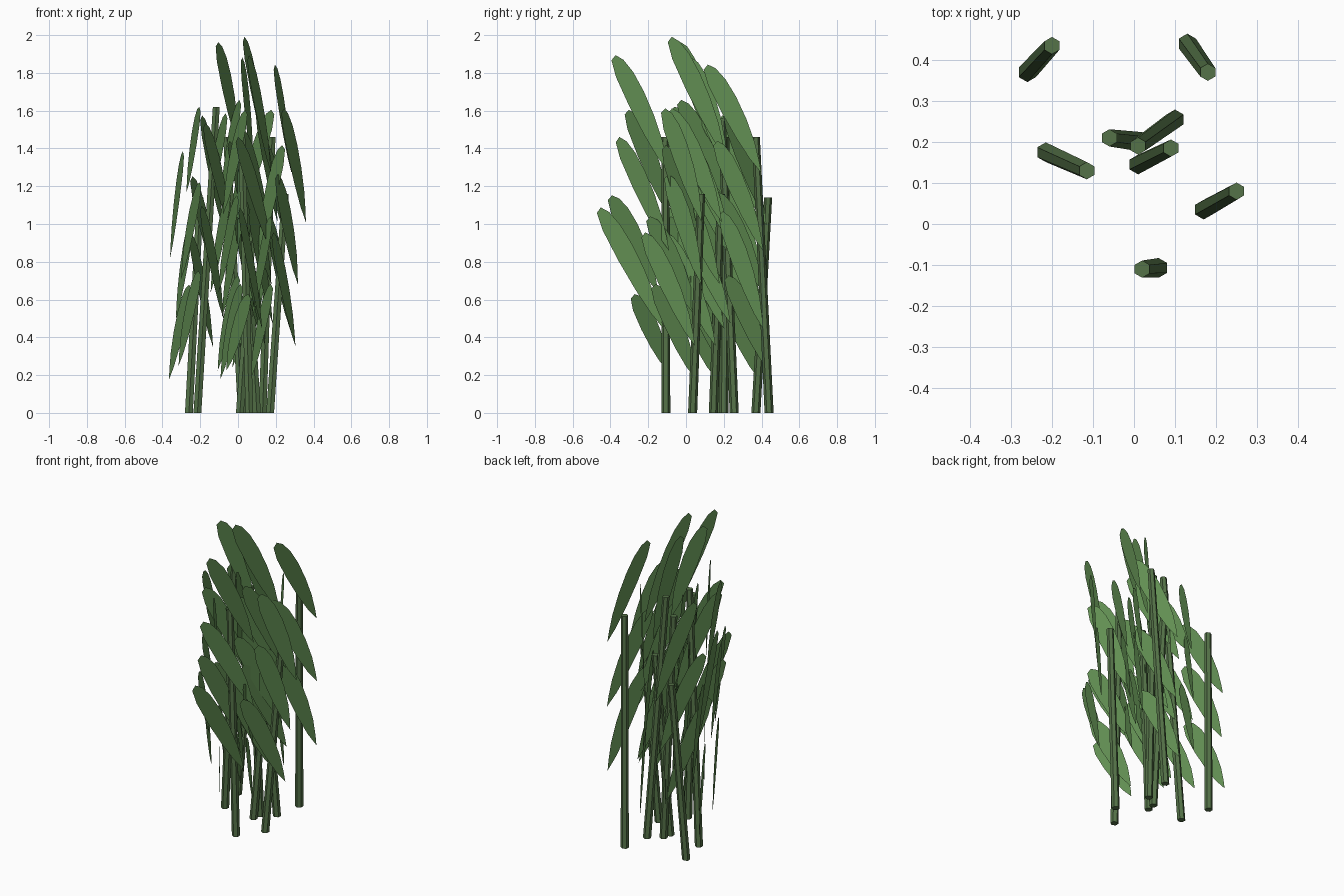
import bpy, bmesh
from mathutils import Vector

cube = bpy.data.objects.get("Cube")
if cube:
    bpy.data.objects.remove(cube)


def material(name, color):
    mat = bpy.data.materials.new(name)
    mat.use_nodes = True
    mat.diffuse_color = (*color, 1)
    mat.node_tree.nodes["Principled BSDF"].inputs["Base Color"].default_value = (*color, 1)
    return mat


leaf_green = material("leaf_green", (0.12, 0.27, 0.085))
stem_green = material("stem_green", (0.09, 0.17, 0.065))


def add_object(name, bm, mat):
    mesh = bpy.data.meshes.new(name)
    bm.to_mesh(mesh)
    bm.free()
    mesh.materials.append(mat)
    obj = bpy.data.objects.new(name, mesh)
    bpy.context.collection.objects.link(obj)


def build_stem(name, foot, top):
    # Hexagonal rod, sheared so both ends stay level
    bm = bmesh.new()
    bmesh.ops.create_cone(bm, cap_ends=True, segments=6, radius1=0.024,
                          radius2=0.021, depth=1)
    for v in bm.verts:
        centre = foot.lerp(top, v.co.z + 0.5)
        v.co = Vector((v.co.x, v.co.y, 0)) + centre
    add_object(name, bm, stem_green)


# Blade outline along its length: full outer edge, straighter inner edge
OUTER = [(0.1, 0.02), (0.25, 0.044), (0.45, 0.061), (0.65, 0.066),
         (0.82, 0.058), (0.94, 0.037), (1, 0.008)]
INNER = [(0.98, -0.025), (0.85, -0.042), (0.6, -0.044), (0.35, -0.036), (0.15, -0.022)]


def add_leaf(bm, base, direction):
    # Flat sheet standing in the vertical plane of its direction
    side = direction.cross(Vector((0, 0, 1)))
    across = side.cross(direction).normalized()
    bm.faces.new([bm.verts.new(base + direction * s + across * w)
                  for s, w in [(0, 0)] + OUTER + INNER])


# Typical leaves, three per side: base offset from the stem, blade direction
LEAVES = {
    "left": [((-0.125, 0.01), (0.10, -0.25, 0.53)),
             ((-0.13, 0), (0.10, -0.25, 0.53)),
             ((-0.115, 0.01), (0.11, -0.22, 0.5))],
    "right": [((0.13, 0.01), (-0.11, -0.27, 0.6)),
              ((0.12, 0.01), (-0.14, -0.25, 0.58)),
              ((0.11, 0), (-0.12, -0.27, 0.6))],
}
# Height of the top leaf on each side, and the step down to the next one
TOP_LEAF = {"left": 0.72, "right": 0.87}
STEP = 0.283

# Leaves that differ from the typical ones, by stem, side and tier
SPECIAL = {
    (1, "left", 0): ((-0.143, -0.035), (0.07, -0.29, 0.56)),
    (1, "left", 1): ((-0.095, 0.01), (0.09, -0.24, 0.55)),
    (1, "right", 0): ((0.125, 0), (-0.11, -0.24, 0.58)),
    (2, "right", 0): ((0.11, 0.02), (-0.09, -0.29, 0.57)),
    (2, "right", 2): ((0.13, -0.01), (-0.12, -0.22, 0.62)),
    (2, "left", 0): ((-0.155, 0.02), (0.17, -0.2, 0.55)),
    (3, "right", 0): ((0.13, 0.01), (-0.06, -0.2, 0.61)),
    (4, "right", 0): ((0.13, 0.01), (-0.12, -0.29, 0.63)),
    (6, "left", 0): ((-0.13, 0.03), (0.07, -0.24, 0.45)),
    (6, "left", 1): ((-0.13, 0.02), (0.1, -0.25, 0.51)),
    (6, "right", 0): ((0.13, 0.01), (-0.11, -0.18, 0.55)),
    (7, "right", 0): ((0.12, 0.01), (-0.12, -0.2, 0.6)),
    (7, "right", 1): ((0.1, 0.02), (-0.11, -0.18, 0.58)),
    (7, "left", 0): ((-0.12, 0), (0.13, -0.18, 0.58)),
    (8, "right", 0): ((0.15, 0.02), (-0.12, -0.29, 0.62)),
    (8, "right", 1): ((0.14, 0.02), (-0.18, -0.27, 0.6)),
    (8, "right", 2): ((0.08, -0.01), (-0.12, -0.34, 0.64)),
    (8, "left", 0): ((-0.11, 0.02), (0.12, -0.22, 0.55)),
    (8, "left", 1): ((-0.145, -0.04), (0.1, -0.25, 0.51)),
    (8, "left", 2): ((-0.115, 0.01), (0.12, -0.18, 0.4)),
}

# Stems: foot x, y and top x, y, z
STEMS = [
    (-0.26, 0.37, -0.20, 0.435, 1.14),
    (0.13, 0.44, 0.18, 0.37, 1.46),
    (0.02, 0.20, -0.06, 0.21, 1.46),
    (0.10, 0.255, 0.01, 0.19, 1.56),
    (0.01, 0.145, 0.09, 0.185, 1.16),
    (-0.215, 0.175, -0.115, 0.13, 1.62),
    (0.17, 0.035, 0.25, 0.08, 1.16),
    (0.06, -0.107, 0.02, -0.11, 1.46),
]

for k, (fx, fy, tx, ty, tz) in enumerate(STEMS, 1):
    foot, top = Vector((fx, fy, 0)), Vector((tx, ty, tz))
    build_stem(f"stem_{k}", foot, top)
    for side, typical in LEAVES.items():
        bm = bmesh.new()
        for tier, leaf in enumerate(typical):
            offset, direction = SPECIAL.get((k, side, tier), leaf)
            node = foot.lerp(top, TOP_LEAF[side] - STEP * tier)
            add_leaf(bm, node + Vector((*offset, 0)), Vector(direction))
        add_object(f"{side}_leaves_{k}", bm, leaf_green)
